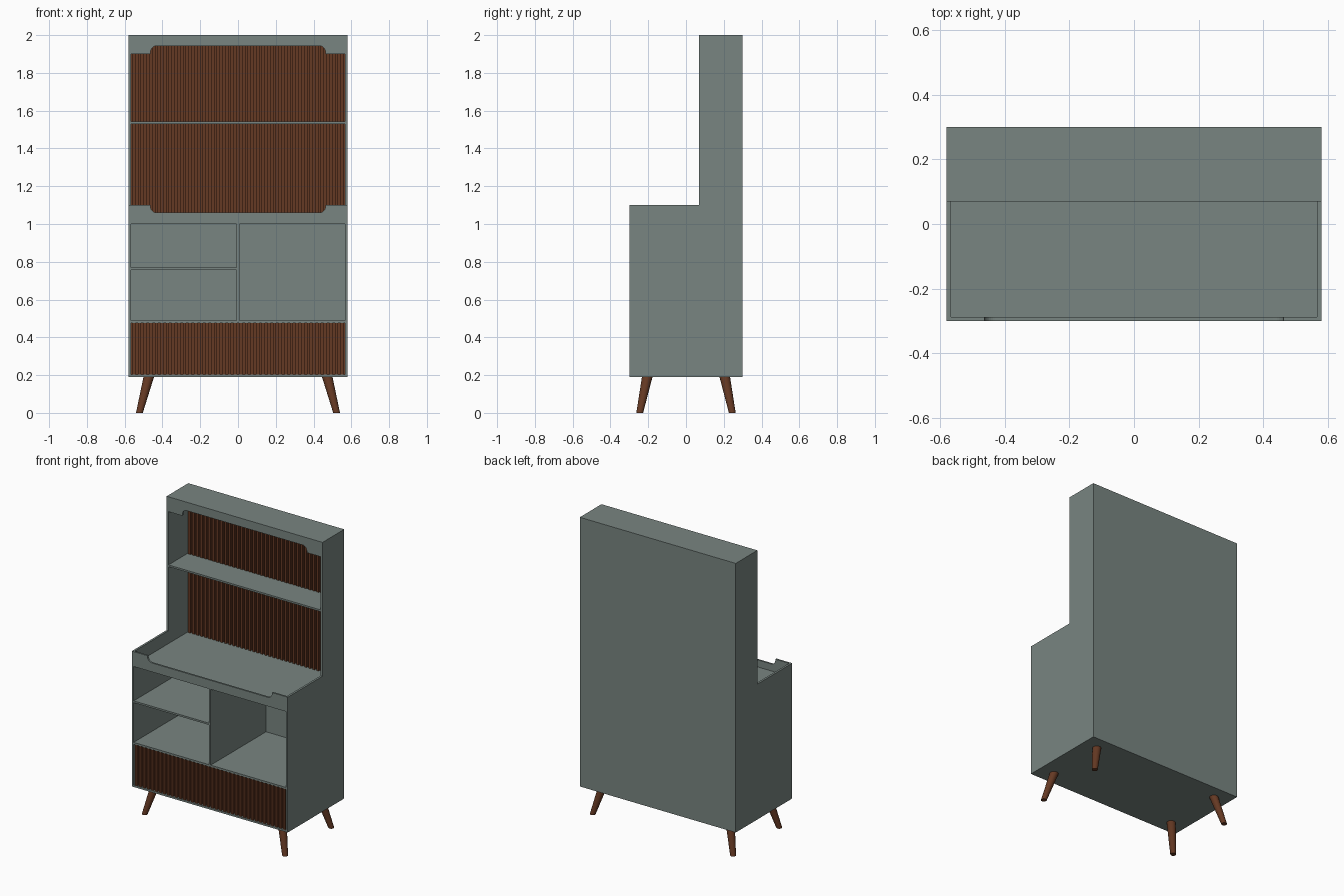
import bpy, bmesh, math

if "Cube" in bpy.data.objects:
    bpy.data.objects.remove(bpy.data.objects["Cube"])


def material(name, rgb):
    m = bpy.data.materials.new(name)
    m.diffuse_color = (*rgb, 1)
    m.use_nodes = True
    m.node_tree.nodes["Principled BSDF"].inputs["Base Color"].default_value = m.diffuse_color
    return m


PAINT = material("grey green paint", (0.19, 0.235, 0.22))
WOOD = material("walnut wood", (0.13, 0.041, 0.017))


def finish(name, bm, mat):
    bmesh.ops.recalc_face_normals(bm, faces=bm.faces)
    me = bpy.data.meshes.new(name)
    bm.to_mesh(me)
    bm.free()
    me.materials.append(mat)
    ob = bpy.data.objects.new(name, me)
    bpy.context.collection.objects.link(ob)
    return ob


def add_box(bm, x0, x1, y0, y1, z0, z1):
    vs = bmesh.ops.create_cube(bm, size=1)["verts"]
    for v in vs:
        v.co = (x1 if v.co.x > 0 else x0, y1 if v.co.y > 0 else y0, z1 if v.co.z > 0 else z0)


def box(name, mat, *b):
    bm = bmesh.new()
    add_box(bm, *b)
    return finish(name, bm, mat)


def prism(name, mat, pts, shift):
    bm = bmesh.new()
    f = bm.faces.new([bm.verts.new(p) for p in pts])
    r = bmesh.ops.extrude_face_region(bm, geom=[f])
    bmesh.ops.translate(bm, vec=shift, verts=[v for v in r["geom"] if isinstance(v, bmesh.types.BMVert)])
    return finish(name, bm, mat)


W, T = 0.58, 0.014
I = W - T          # inner half width
BACK = 0.288       # inside face of the back panel

# L-shaped side panels
side = [(-0.3, 0.19), (0.3, 0.19), (0.3, 2), (0.07, 2), (0.07, 1.1), (-0.3, 1.1)]
for label, x in (("left", -W), ("right", I)):
    prism(label + "_side_panel", PAINT, [(x, y, z) for y, z in side], (T, 0, 0))

# Carcass panels and shelves
box("back_panel", PAINT, -I, I, BACK, 0.3, 0.19, 2)
box("top_panel", PAINT, -I, I, 0.07, BACK, 1.988, 2)
box("bottom_panel", PAINT, -I, I, -0.3, BACK, 0.19, 0.202)
box("drawer_ceiling", PAINT, -I, I, -0.3, BACK, 0.477, 0.49)
box("worktop", PAINT, -I, I, -0.3, BACK, 1.0, 1.013)
box("upper_shelf", PAINT, -I, I, 0.07, 0.276, 1.53, 1.542)
box("cubby_divider", PAINT, -0.007, 0.007, -0.3, BACK, 0.49, 1.0)
box("cubby_shelf", PAINT, -I, -0.007, -0.3, BACK, 0.757, 0.769)


# Front trims with a scalloped cut-out
def trim(name, y, base, edge, top):
    s = 1 if edge > base else -1
    r = 0.033
    half = [(I, edge), (0.463, edge)]
    for i in range(9):
        a = i * math.pi / 16
        half.append((0.463 - r + r * math.cos(a), top + s * (r - r * math.sin(a))))
    pts = [(I, base)] + half + [(-x, z) for x, z in reversed(half)] + [(-I, base)]
    prism(name, PAINT, [(x, y, z) for x, z in pts], (0, 0.012, 0))


trim("upper_valance", 0.07, 2.0, 1.9, 1.943)
trim("worktop_front_trim", -0.3, 1.013, 1.1, 1.06)


# Slatted wood panels: thin backing with evenly spaced upright slats
def slats(name, y_front, depth, z0, z1, count=38):
    bm = bmesh.new()
    add_box(bm, -I, I, y_front + depth, y_front + depth + 0.004, z0, z1)
    pitch = 2 * I / count
    for i in range(count):
        x = -I + (i + 0.5) * pitch
        add_box(bm, x - pitch * 0.28, x + pitch * 0.28, y_front, y_front + depth, z0, z1)
    finish(name, bm, WOOD)


slats("back_slats", 0.27, 0.014, 1.013, 1.988)
slats("drawer_front_slats", -0.298, 0.014, 0.202, 0.477)

# Splayed tapered legs
for sx, lx in ((-1, "left"), (1, "right")):
    for sy, ly in ((-1, "front"), (1, "back")):
        bm = bmesh.new()
        bmesh.ops.create_cone(bm, cap_ends=True, segments=24, radius1=0.018, radius2=0.028, depth=0.192)
        for v in bm.verts:
            t = v.co.z / 0.192 + 0.5
            v.co.x += sx * (0.522 - 0.05 * t)
            v.co.y += sy * (0.245 - 0.04 * t)
            v.co.z += 0.096
        ob = finish(f"{ly}_{lx}_leg", bm, WOOD)
        bpy.context.view_layer.objects.active = ob
        ob.select_set(True)
        bpy.ops.object.shade_smooth_by_angle(angle=math.radians(40))
        ob.select_set(False)
